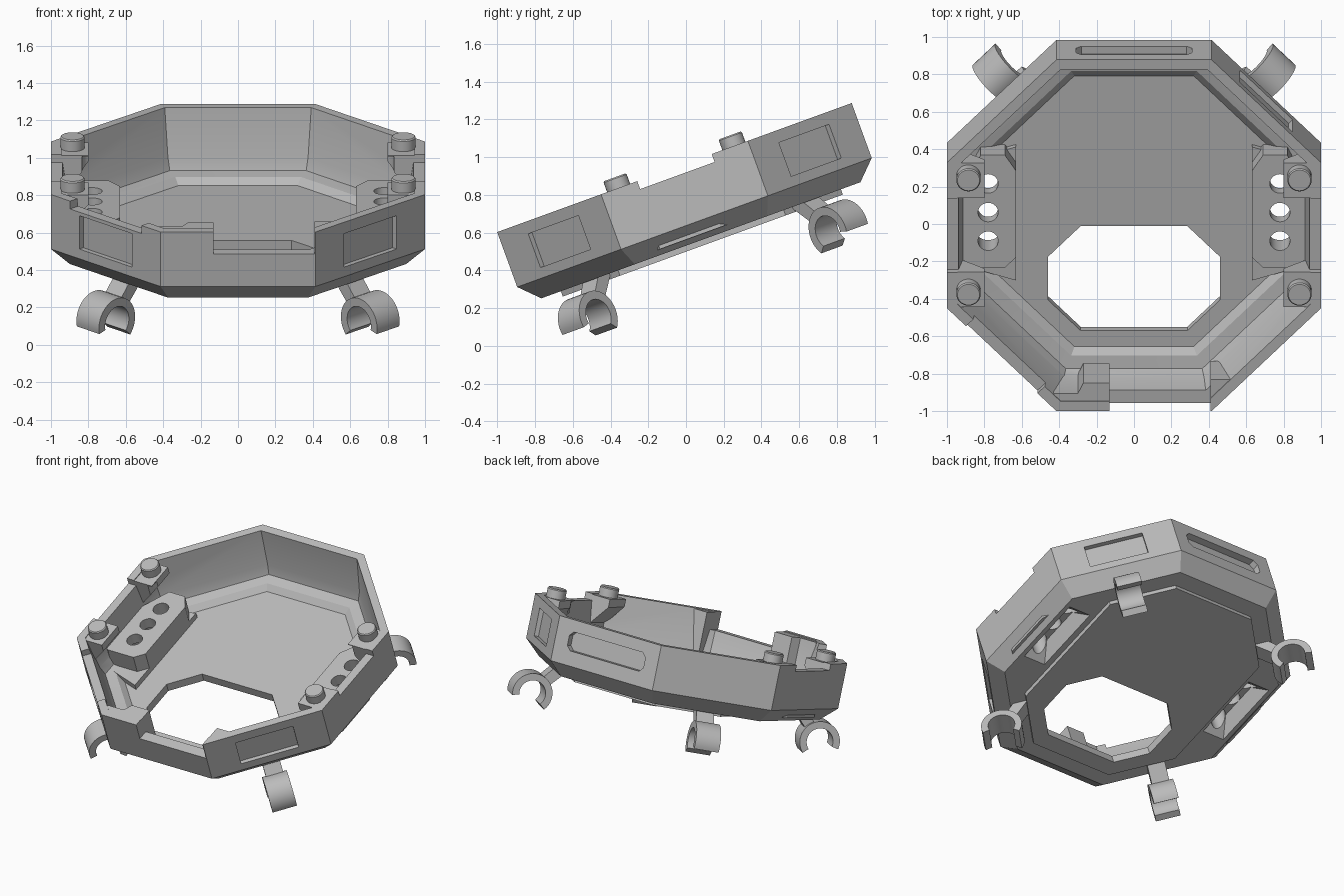
import bpy, bmesh, math
from mathutils import Matrix, Vector

old = bpy.data.objects.get("Cube")
if old:
    bpy.data.objects.remove(old, do_unlink=True)

grey = bpy.data.materials.new("plain grey")
grey.use_nodes = True
grey.diffuse_color = (0.5, 0.5, 0.5, 1)
grey.node_tree.nodes["Principled BSDF"].inputs["Base Color"].default_value = (0.5, 0.5, 0.5, 1)

# Everything is built level, then leaned back by this placement
PLACE = Matrix.Translation((0, 0.25, 0.09)) @ Matrix.Rotation(math.radians(20), 4, 'X')
TAN = math.tan(math.pi / 8)
XZ = Matrix(((1, 0, 0, 0), (0, 0, -1, 0), (0, 1, 0, 0), (0, 0, 0, 1)))  # profile upright, depth along -y


def spin(deg):
    return Matrix.Rotation(math.radians(deg), 4, 'Z')


def loft(name, rings, m=Matrix()):
    """Closed solid through rings of equal length."""
    bm = bmesh.new()
    loops = [[bm.verts.new(m @ Vector(p)) for p in ring] for ring in rings]
    n = len(loops[0])
    for a, b in zip(loops, loops[1:]):
        for i in range(n):
            bm.faces.new((a[i], a[(i + 1) % n], b[(i + 1) % n], b[i]))
    bm.faces.new(loops[0])
    bm.faces.new(loops[-1])
    bmesh.ops.recalc_face_normals(bm, faces=bm.faces)
    me = bpy.data.meshes.new(name)
    bm.to_mesh(me)
    bm.free()
    me.materials.append(grey)
    ob = bpy.data.objects.new(name, me)
    bpy.context.collection.objects.link(ob)
    ob.matrix_world = PLACE
    return ob


def prism(name, poly, z0, z1, m=Matrix()):
    return loft(name, [[(x, y, z) for x, y in poly] for z in (z0, z1)], m)


def octagon(r, trim=9):
    k = r * TAN
    if trim < r:  # sides cut straight at x = trim
        t = r + k - trim
        return [(k, -r), (trim, -t), (trim, t), (k, r), (-k, r), (-trim, t), (-trim, -t), (-k, -r)]
    return [(k, -r), (r, -k), (r, k), (k, r), (-k, r), (-r, k), (-r, -k), (-k, -r)]


def rect(x0, x1, y0, y1):
    return [(x0, y0), (x1, y0), (x1, y1), (x0, y1)]


def cut_rect(x0, x1, y0, y1, c):
    return [(x0 + c, y0), (x1 - c, y0), (x1, y0 + c), (x1, y1 - c),
            (x1 - c, y1), (x0 + c, y1), (x0, y1 - c), (x0, y0 + c)]


def disc(x, y, r, n=32):
    return [(x + r * math.cos(i * math.tau / n), y + r * math.sin(i * math.tau / n)) for i in range(n)]


def mirrored(poly, s):
    return [(s * x, y) for x, y in poly]


def combine(target, tool, op):
    mod = target.modifiers.new("bool", 'BOOLEAN')
    mod.operation, mod.solver, mod.object = op, 'EXACT', tool
    bpy.context.view_layer.objects.active = target
    bpy.context.view_layer.update()
    bpy.ops.object.modifier_apply(modifier=mod.name)
    bpy.data.objects.remove(tool, do_unlink=True)


# Tray: octagonal shell with stepped inside
profile = [(0.1, 0.5), (0, 0.6), (0, 0.91), (0.055, 0.91), (0.096, 0.64),
           (0.12, 0.575), (0.19, 0.565), (0.23, 0.53)]
tray = loft("tray", [[(x, y, z) for x, y in octagon(1 - d)] for d, z in profile])

adds = [prism("base_plate", octagon(0.79, 0.65), 0.47, 0.52),
        prism("front_thick_rim", [(-0.4, -0.97), (-0.13, -0.97), (-0.13, -0.84), (-0.27, -0.84),
                                  (-0.3, -0.9), (-0.43, -0.9)], 0.6, 0.905),
        prism("front_corner_rim", [(0.41, -0.97), (0.44, -0.93), (0.53, -0.86), (0.53, -0.82),
                                   (0.41, -0.82)], 0.62, 0.905)]
for s in (1, -1):
    adds.append(prism("side_ledge", mirrored([(0.63, -0.38), (0.9, -0.3), (0.9, 0.3), (0.63, 0.38)], s),
                      0.51, 0.57))
    adds.append(prism("side_block", mirrored(
        [(0.63, 0.29), (0.69, 0.38), (0.82, 0.38), (0.95, 0.12), (0.95, -0.22),
         (0.9, -0.26), (0.69, -0.26), (0.63, -0.2)], s), 0.53, 0.7))
    # Sloped brackets under the pegs
    bracket = mirrored([(0.98, 0.905), (0.8, 0.905), (0.8, 0.85), (0.93, 0.7), (0.98, 0.7)], s)
    for a, b in ((0.21, 0.41), (-0.41, -0.21)):
        adds.append(prism("peg_bracket", bracket, -b, -a, XZ))
for ob in adds:
    combine(tray, ob, 'UNION')

# Openings and recesses
cuts = [prism("floor_hole", cut_rect(-0.46, 0.46, -0.68, -0.085, 0.175), 0.3, 0.75),
        prism("front_notch", rect(-0.13, 0.41, -1.2, -0.8), 0.785, 1.1),
        prism("back_slot", cut_rect(-0.31, 0.31, 0.7, 0.83, 0.03), -1.1, -0.955, XZ),
        prism("rim_notch", rect(-0.27, 0.27, -1.2, -0.88), 0.865, 1.1, spin(-45))]
for deg in (45, 135, -45):
    cuts.append(prism("panel_recess", rect(-0.2, 0.2, 0.655, 0.845), 0.97, 1.2, spin(deg) @ XZ))
for s in (1, -1):
    cuts.append(prism("side_notch", mirrored(rect(0.85, 1.2, -0.21, 0.21), s), 0.865, 1.1))
    for y in (-0.108, 0.055, 0.218):
        cuts.append(prism("round_hole", disc(0.78 * s, y, 0.054), 0.3, 0.9))
    # Tapered pocket under the round holes
    cuts.append(loft("under_pocket", [[(x * s, y, z) for x, y in rect(0.78 - w, 0.78 + w, 0.055 - h, 0.055 + h)]
                                      for w, h, z in ((0.09, 0.26, 0.49), (0.055, 0.14, 0.62))]))
for ob in cuts:
    combine(tray, ob, 'DIFFERENCE')
smooth = [tray]

# Four pegs on the rim
for s, side in ((1, "left"), (-1, "right")):
    for y, end in ((0.335, "back"), (-0.315, "front")):
        peg = loft(f"{end}_{side}_peg", [[(x, v, z) for x, v in disc(0.885 * s, y, r)]
                                         for r, z in ((0.065, 0.88), (0.065, 0.963), (0.059, 0.97))])
        smooth.append(peg)

# Four open ring clips hanging from the slanted corners
OPEN, GAP, STEPS = -75, 62, 28
angles = [math.radians(OPEN + GAP + (360 - 2 * GAP) * i / STEPS) for i in range(STEPS + 1)]
arc = [(1.0 + r * math.cos(a), 0.31 + r * math.sin(a))
       for r, seq in ((0.137, angles), (0.09, angles[::-1])) for a in seq]
stem = [(0.76, 0.52), (0.84, 0.55), (0.95, 0.42), (0.9, 0.37)]
for deg, name in ((45, "back_left"), (135, "back_right"), (-135, "front_right"), (-45, "front_left")):
    clip = prism(name + "_clip", arc, -0.085, 0.085, spin(deg) @ XZ)
    combine(clip, prism("stem", stem, -0.06, 0.06, spin(deg) @ XZ), 'UNION')
    smooth.append(clip)

bpy.ops.object.select_all(action='DESELECT')
for ob in smooth:
    ob.select_set(True)
bpy.context.view_layer.objects.active = tray
bpy.ops.object.shade_smooth_by_angle(angle=math.radians(25))
